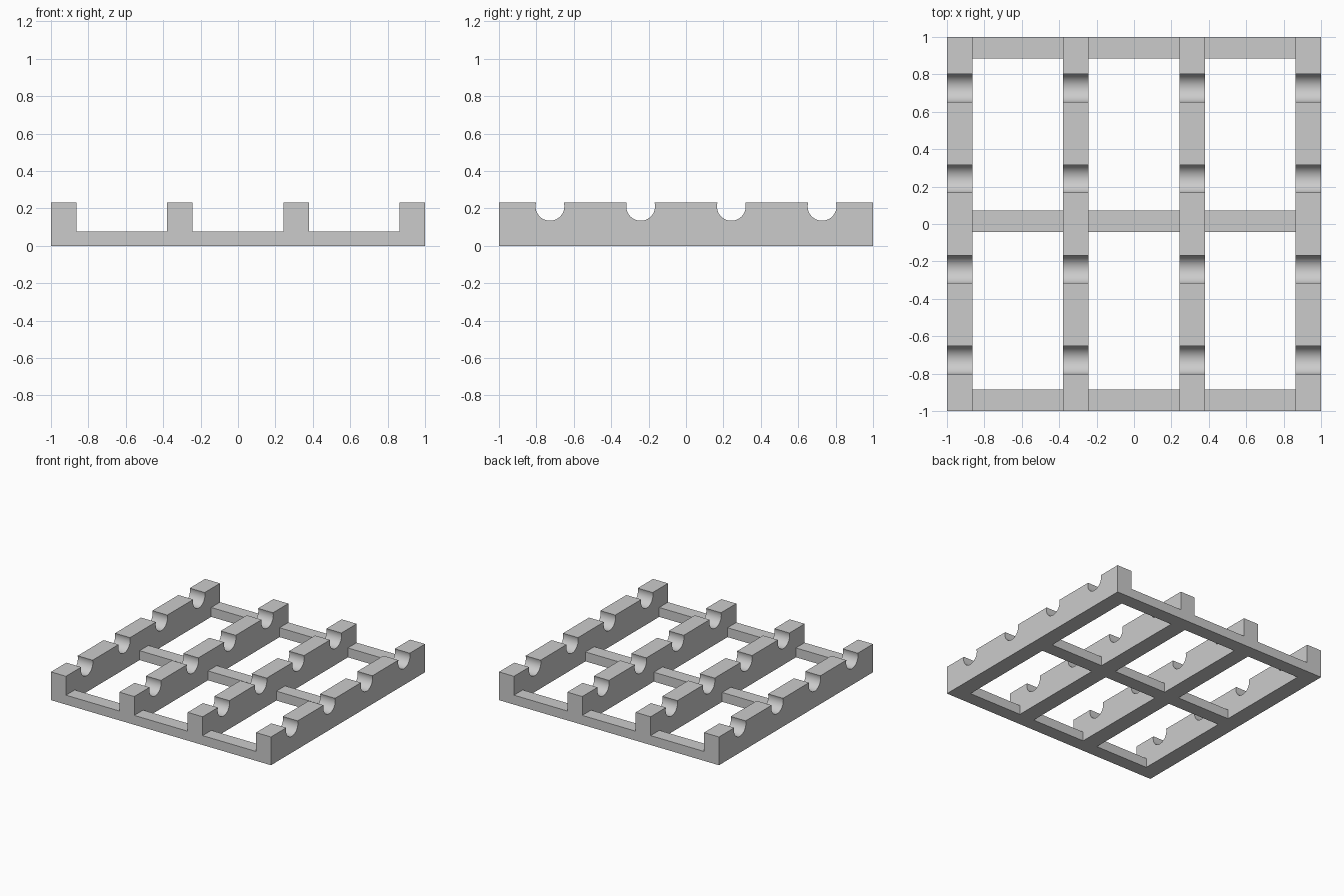
import bpy
import bmesh
from math import asin, cos, pi, sin

cube = bpy.data.objects.get("Cube")
if cube:
    bpy.data.objects.remove(cube)

grey = bpy.data.materials.new("light grey")
grey.use_nodes = True
colour = (0.6, 0.6, 0.6, 1)
grey.diffuse_color = colour
grey.node_tree.nodes["Principled BSDF"].inputs["Base Color"].default_value = colour

RAIL_W, RAIL_H = 0.136, 0.232
RAIL_STEP = (2 - RAIL_W) / 3
BEAM_H, BEAM_W = 0.077, 0.114
NOTCH_R, NOTCH_Z, NOTCH_STEP = 0.077, 0.211, 0.485
ARC_STEPS = 32


def extrude_x(name, profile, x0, x1):
    """Extrude a closed (y, z) profile from x0 to x1."""
    bm = bmesh.new()
    face = bm.faces.new([bm.verts.new((x0, y, z)) for y, z in profile])
    ext = bmesh.ops.extrude_face_region(bm, geom=[face], use_keep_orig=True)
    moved = [v for v in ext["geom"] if isinstance(v, bmesh.types.BMVert)]
    bmesh.ops.translate(bm, verts=moved, vec=(x1 - x0, 0, 0))
    bmesh.ops.recalc_face_normals(bm, faces=bm.faces)
    mesh = bpy.data.meshes.new(name)
    bm.to_mesh(mesh)
    bm.free()
    mesh.materials.append(grey)
    obj = bpy.data.objects.new(name, mesh)
    bpy.context.collection.objects.link(obj)
    return obj


# Rail side profile with four round cradles cut into the top
rail_profile = [(1, 0), (1, RAIL_H), (-1, RAIL_H), (-1, 0)][:2]
lip = asin((RAIL_H - NOTCH_Z) / NOTCH_R)
for i in reversed(range(4)):
    centre = (i - 1.5) * NOTCH_STEP
    for s in range(ARC_STEPS + 1):
        a = lip - (pi + 2 * lip) * s / ARC_STEPS
        rail_profile.append((centre + NOTCH_R * cos(a), NOTCH_Z + NOTCH_R * sin(a)))
rail_profile += [(-1, RAIL_H), (-1, 0)]

# Four notched rails
rail_starts = [-1 + i * RAIL_STEP for i in range(4)]
rails = [extrude_x(f"notched_rail_{i + 1}", rail_profile, x, x + RAIL_W)
         for i, x in enumerate(rail_starts)]

# Low cross beams filling the gaps between rails
beam_starts = {"front": -1, "middle": -0.043, "back": 1 - BEAM_W}
for label, y in beam_starts.items():
    section = [(y, 0), (y + BEAM_W, 0), (y + BEAM_W, BEAM_H), (y, BEAM_H)]
    for i, x in enumerate(rail_starts[:-1]):
        extrude_x(f"{label}_cross_beam_{i + 1}", section, x + RAIL_W, x + RAIL_STEP)

# Smooth cradles, crisp edges elsewhere
bpy.ops.object.select_all(action="DESELECT")
for rail in rails:
    rail.select_set(True)
bpy.context.view_layer.objects.active = rails[0]
bpy.ops.object.shade_smooth_by_angle(angle=pi / 6)
